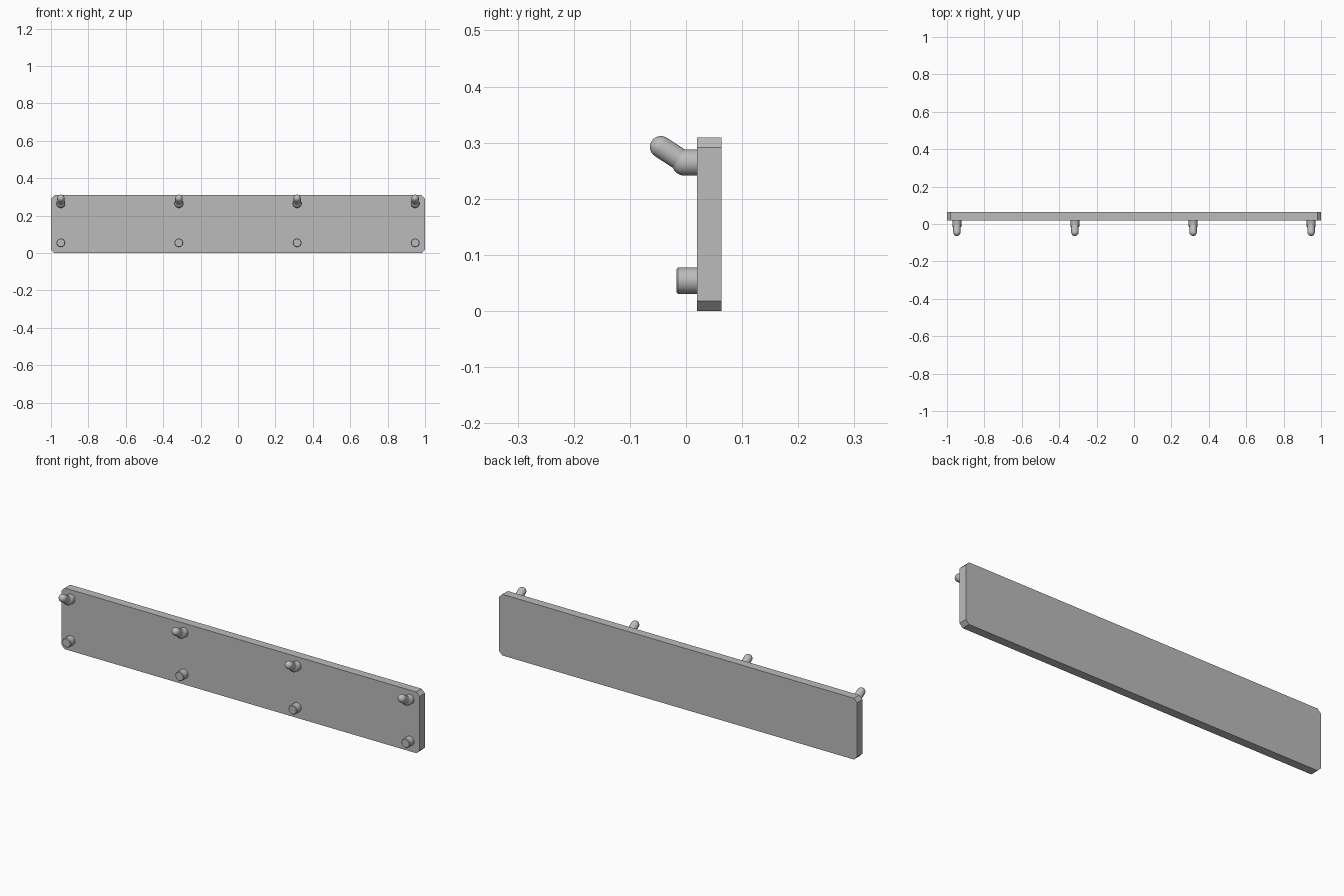
import bpy
import bmesh
from math import sin, cos, pi, radians
from mathutils import Vector

cube = bpy.data.objects.get("Cube")
if cube:
    bpy.data.objects.remove(cube, do_unlink=True)

grey = bpy.data.materials.new("plain grey")
grey.use_nodes = True
colour = (0.5, 0.5, 0.5, 1)
grey.diffuse_color = colour
grey.node_tree.nodes["Principled BSDF"].inputs["Base Color"].default_value = colour

WIDTH, HEIGHT, CHAMFER = 2.0, 0.309, 0.018
FRONT, BACK = 0.02, 0.063
SIDES = 32


def add_object(name, bm):
    bmesh.ops.recalc_face_normals(bm, faces=bm.faces)
    mesh = bpy.data.meshes.new(name)
    bm.to_mesh(mesh)
    bm.free()
    mesh.materials.append(grey)
    obj = bpy.data.objects.new(name, mesh)
    bpy.context.collection.objects.link(obj)
    return obj


def dome(radius, start, steps=8):
    """Profile of a rounded end that begins at a distance along the axis."""
    return [(radius * cos(a), start + radius * sin(a))
            for a in (i * pi / 2 / steps for i in range(steps + 1))]


def lathe(name, profile, origin, direction):
    """Turn (radius, distance) points around a direction and close both ends."""
    bm = bmesh.new()
    turn = Vector(direction).to_track_quat('Z', 'Y')
    rings = []
    for r, d in profile:
        rings.append([bm.verts.new(Vector(origin) + turn @ Vector(
            (r * cos(2 * pi * i / SIDES), r * sin(2 * pi * i / SIDES), d)))
            for i in range(SIDES)])
    for a, b in zip(rings, rings[1:]):
        for i in range(SIDES):
            j = (i + 1) % SIDES
            bm.faces.new((a[i], a[j], b[j], b[i]))
    bm.faces.new(rings[0])
    bm.faces.new(rings[-1])
    bmesh.ops.remove_doubles(bm, verts=bm.verts, dist=1e-5)
    obj = add_object(name, bm)
    bpy.ops.object.select_all(action='DESELECT')
    obj.select_set(True)
    bpy.context.view_layer.objects.active = obj
    bpy.ops.object.shade_smooth_by_angle(angle=radians(30))
    return obj


# Board with its four corners cut off
bm = bmesh.new()
bmesh.ops.create_cube(bm, size=1)
for v in bm.verts:
    v.co = (v.co.x * WIDTH, (FRONT + BACK) / 2 + v.co.y * (BACK - FRONT),
            (v.co.z + 0.5) * HEIGHT)
corners = [e for e in bm.edges
           if abs(e.verts[0].co.y - e.verts[1].co.y) > 0.01]
bmesh.ops.bevel(bm, geom=corners, offset=CHAMFER, segments=1, affect='EDGES')
add_object("board", bm)

# Four columns, each with an upturned hook above a straight peg
R_PEG, R_ARM = 0.0235, 0.0195
PEG_Z, HOOK_Z = 0.054, 0.2645
tilt = radians(33)
forward = (0, -1, 0)
for n, x in enumerate((-0.947, -0.316, 0.316, 0.947), 1):
    lathe(f"lower_peg_{n}",
          [(R_PEG, 0), (R_PEG, 0.034), (R_PEG - 0.003, 0.037)],
          (x, FRONT, PEG_Z), forward)
    lathe(f"hook_base_{n}", [(R_PEG, 0)] + dome(R_PEG, 0.022),
          (x, FRONT, HOOK_Z), forward)
    lathe(f"hook_arm_{n}", [(R_ARM, 0)] + dome(R_ARM, 0.051),
          (x, -0.002, HOOK_Z), (0, -cos(tilt), sin(tilt)))
